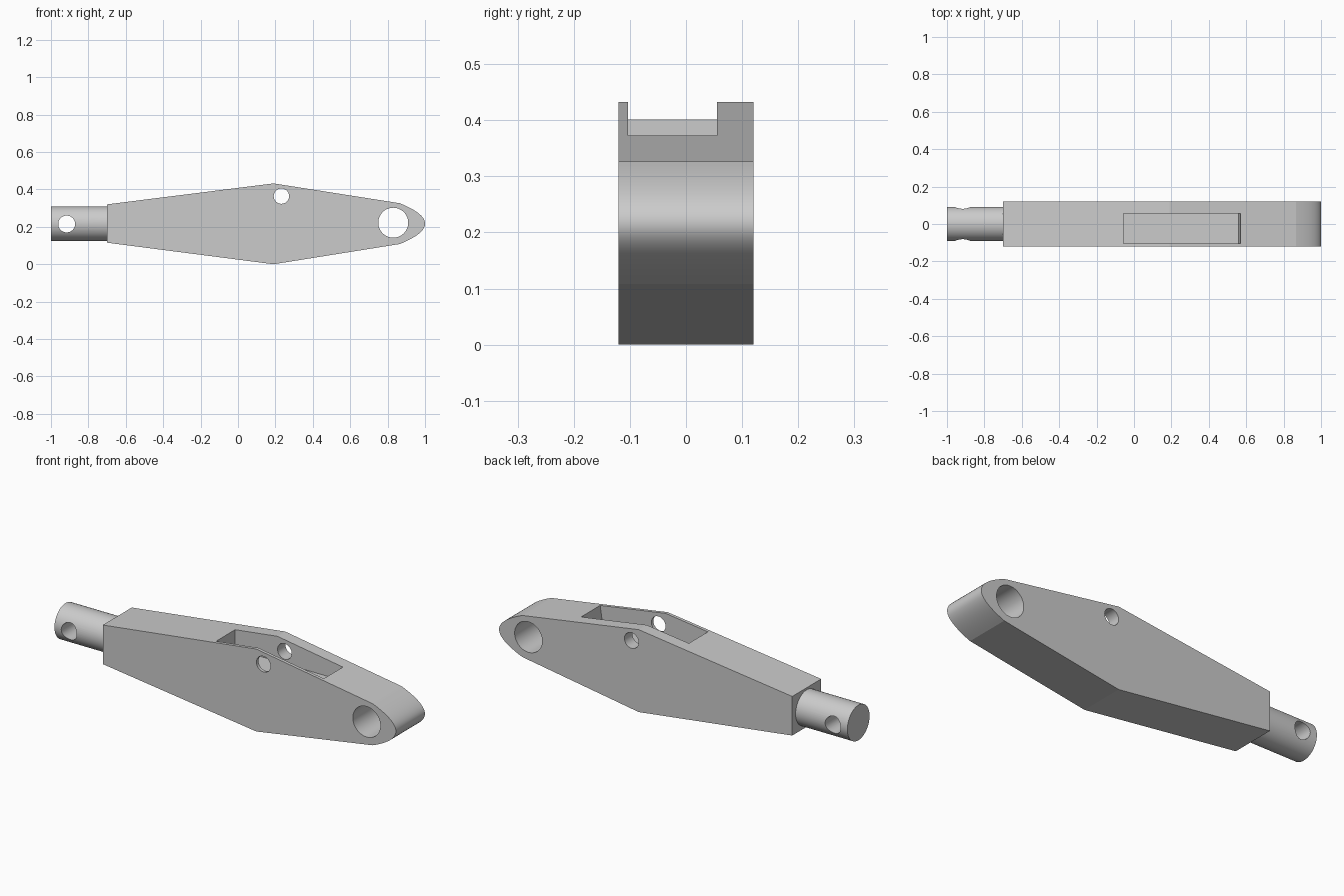
import bpy
import bmesh
import math

if "Cube" in bpy.data.objects:
    bpy.data.objects.remove(bpy.data.objects["Cube"], do_unlink=True)

grey = bpy.data.materials.new("plain grey")
grey.use_nodes = True
grey.diffuse_color = (0.6, 0.6, 0.6, 1)
grey.node_tree.nodes["Principled BSDF"].inputs["Base Color"].default_value = (0.6, 0.6, 0.6, 1)

MID = 0.217       # height of the long axis
HALF = 0.12       # half thickness of the body


def prism(name, outline, y0, y1):
    """Extrude an x-z outline from y0 to y1."""
    bm = bmesh.new()
    face = bm.faces.new([bm.verts.new((x, y0, z)) for x, z in outline])
    new = bmesh.ops.extrude_face_region(bm, geom=[face])["geom"]
    verts = [v for v in new if isinstance(v, bmesh.types.BMVert)]
    bmesh.ops.translate(bm, verts=verts, vec=(0, y1 - y0, 0))
    bmesh.ops.recalc_face_normals(bm, faces=bm.faces)
    mesh = bpy.data.meshes.new(name)
    bm.to_mesh(mesh)
    bm.free()
    obj = bpy.data.objects.new(name, mesh)
    bpy.context.collection.objects.link(obj)
    mesh.materials.append(grey)
    return obj


def circle(x, z, radius, sides=48):
    steps = [2 * math.pi * i / sides for i in range(sides)]
    return [(x + radius * math.cos(a), z + radius * math.sin(a)) for a in steps]


def cut(target, cutter):
    """Subtract the cutter, then discard it."""
    mod = target.modifiers.new("cut", 'BOOLEAN')
    mod.operation = 'DIFFERENCE'
    mod.solver = 'EXACT'
    mod.object = cutter
    bpy.context.view_layer.objects.active = target
    bpy.ops.object.modifier_apply(modifier=mod.name)
    bpy.data.objects.remove(cutter, do_unlink=True)


def drill(target, x, z, radius):
    cut(target, prism("hole_cutter", circle(x, z, radius), -0.3, 0.3))


def soften(obj):
    bpy.ops.object.select_all(action='DESELECT')
    obj.select_set(True)
    bpy.context.view_layer.objects.active = obj
    bpy.ops.object.shade_smooth_by_angle(angle=math.radians(11))


# Tapered body with a rounded nose
N = 20
nose = [(1 - 0.135 * (i / N) ** 2, MID + 0.109 * i / N) for i in range(-N, N + 1)]
outline = [(-0.7, 0.115), (0.19, 0.0)] + nose + [(0.19, 0.432), (-0.7, 0.32)]
body = prism("lever_body", outline, -HALF, HALF)

# Off-centre pocket in the top, its nose end square to the slope
pocket = [(-0.055, 0.3), (0.559, 0.3), (0.585, 0.47), (-0.055, 0.47)]
cut(body, prism("pocket_cutter", pocket, -0.103, 0.055))

# Pivot eye and pin hole
drill(body, 0.83, 0.222, 0.08)
drill(body, 0.232, 0.364, 0.041)
soften(body)

# Round shank with a cross hole
bpy.ops.mesh.primitive_cylinder_add(vertices=64, radius=0.092, depth=0.3,
                                    location=(-0.85, 0, MID),
                                    rotation=(0, math.pi / 2, 0))
shank = bpy.context.object
shank.name = "shank"
shank.data.materials.append(grey)
drill(shank, -0.916, 0.215, 0.045)
soften(shank)
